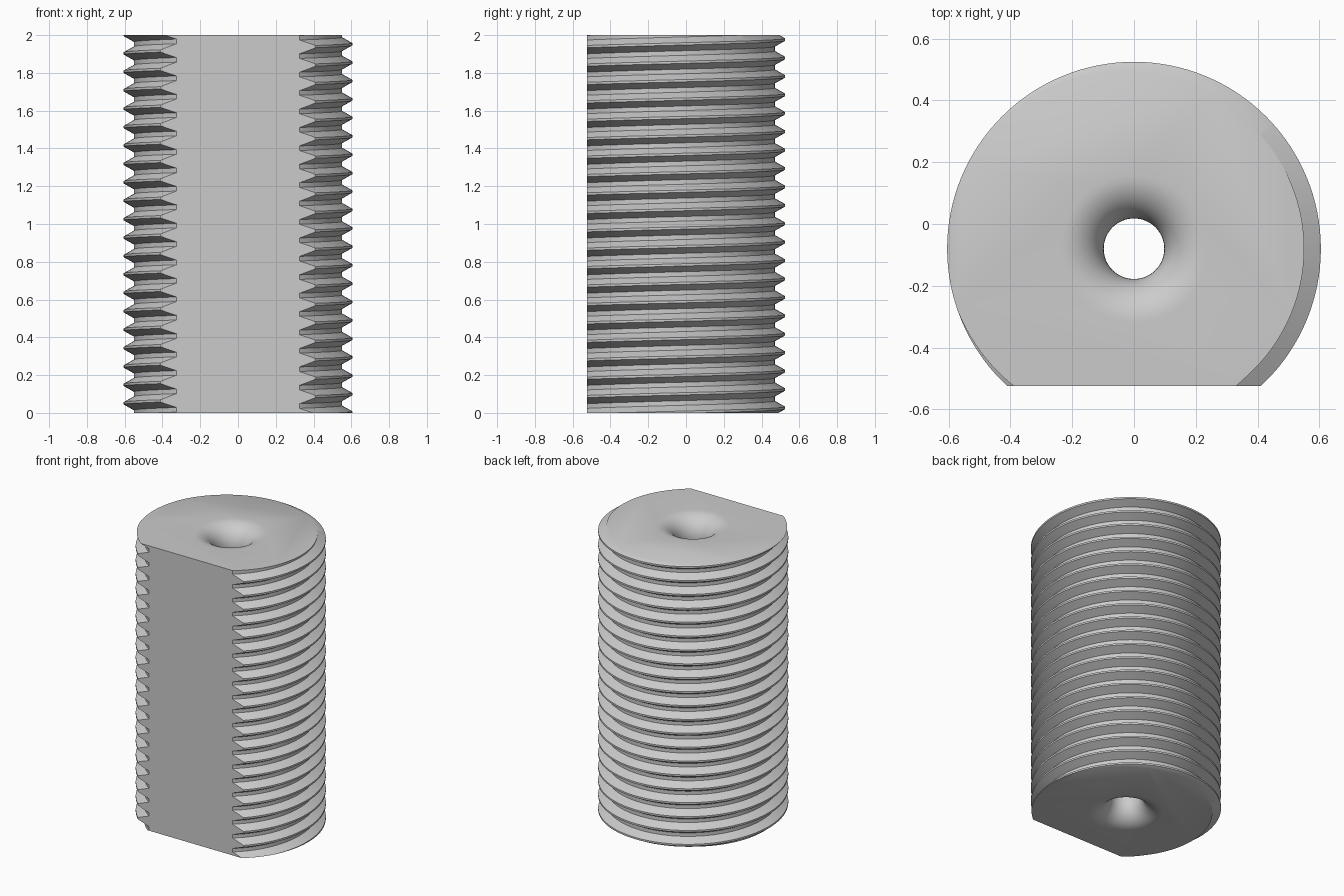
import bpy, bmesh
from math import pi, sin, cos

AXIS_Y = -0.08           # rod axis is behind the flat
CREST, ROOT = 0.605, 0.551
PITCH = 0.0975
CREST_Z = 1.952          # height of the top crest on the left side
SEG = 128
HEIGHT = 2.0
FLAT_Y = -0.525
HOLE_R, FLARE = 0.098, 0.14

old = bpy.data.objects.get("Cube")
if old:
    bpy.data.objects.remove(old, do_unlink=True)

steel = bpy.data.materials.new("plain_grey")
steel.use_nodes = True
grey = (0.6, 0.6, 0.6, 1)
steel.diffuse_color = grey
steel.node_tree.nodes["Principled BSDF"].inputs["Base Color"].default_value = grey


def make_object(name, bm):
    bmesh.ops.recalc_face_normals(bm, faces=bm.faces)
    mesh = bpy.data.meshes.new(name)
    bm.to_mesh(mesh)
    bm.free()
    mesh.materials.append(steel)
    obj = bpy.data.objects.new(name, mesh)
    bpy.context.collection.objects.link(obj)
    return obj


def threaded_blank():
    """Right-handed helical sweep, longer than the finished rod."""
    bm = bmesh.new()
    land, foot = PITCH / 16, PITCH * 3 / 8
    profile = [(-foot, ROOT), (-land, CREST), (land, CREST), (foot, ROOT)]
    turns = 24
    start = CREST_Z - (turns - 2) * PITCH
    rows = []
    for i in range(SEG * turns + 1):
        a = 2 * pi * (i % SEG) / SEG
        z = start + PITCH * i / SEG
        rows.append([bm.verts.new((r * cos(a), AXIS_Y + r * sin(a), z + dz))
                     for dz, r in profile])
    for i in range(SEG * turns):
        for j in range(3):
            bm.faces.new((rows[i][j], rows[i + 1][j], rows[i + 1][j + 1], rows[i][j + 1]))
        # root land joins each turn to the one above
        if i + SEG < SEG * turns:
            bm.faces.new((rows[i][3], rows[i + 1][3],
                          rows[i + SEG + 1][0], rows[i + SEG][0]))
    # close both open ends with fans
    rim = [e for e in bm.edges if e.is_boundary]
    low = bm.verts.new((0, AXIS_Y, start - 0.1))
    high = bm.verts.new((0, AXIS_Y, start + PITCH * turns + 0.1))
    for e in rim:
        mid = (e.verts[0].co.z + e.verts[1].co.z) / 2
        bm.faces.new((e.verts[0], e.verts[1], low if mid < HEIGHT / 2 else high))
    return make_object("threaded_rod", bm)


def trim_block():
    """Squares off both ends and the front flat."""
    bm = bmesh.new()
    bmesh.ops.create_cube(bm, size=1)
    for v in bm.verts:
        v.co.x *= 2
        v.co.y = FLAT_Y if v.co.y < 0 else 1
        v.co.z = 0 if v.co.z < 0 else HEIGHT
    return make_object("trim_block", bm)


def bore_cutter():
    """Straight bore with a rounded flare at each end."""
    steps = 12
    arc = [(HOLE_R + FLARE * (1 - cos(t)), FLARE * (1 - sin(t)))
           for t in (pi / 2 * k / steps for k in range(steps + 1))]
    outline = [(r, HEIGHT - d) for r, d in arc]
    outline.append((HOLE_R + FLARE, HEIGHT + 0.1))
    outline = [(r, HEIGHT - z) for r, z in reversed(outline)] + outline
    bm = bmesh.new()
    n = 64
    rings = [[bm.verts.new((r * cos(2 * pi * k / n), AXIS_Y + r * sin(2 * pi * k / n), z))
              for k in range(n)] for r, z in outline]
    for a, b in zip(rings, rings[1:]):
        for k in range(n):
            m = (k + 1) % n
            bm.faces.new((a[k], a[m], b[m], b[k]))
    bm.faces.new(rings[0])
    bm.faces.new(rings[-1])
    return make_object("bore_cutter", bm)


rod = threaded_blank()
cutters = [(trim_block(), 'INTERSECT'), (bore_cutter(), 'DIFFERENCE')]
for cutter, operation in cutters:
    mod = rod.modifiers.new(cutter.name, 'BOOLEAN')
    mod.operation = operation
    mod.solver = 'EXACT'
    mod.object = cutter
    cutter.hide_render = True

# bake the cuts, then drop the cutters
graph = bpy.context.evaluated_depsgraph_get()
finished = bpy.data.meshes.new_from_object(rod.evaluated_get(graph))
rod.modifiers.clear()
rod.data = finished
finished.materials.clear()
finished.materials.append(steel)
for cutter, _ in cutters:
    bpy.data.objects.remove(cutter, do_unlink=True)

bpy.ops.object.select_all(action='DESELECT')
rod.select_set(True)
bpy.context.view_layer.objects.active = rod
bpy.ops.object.shade_smooth_by_angle(angle=pi / 6)
